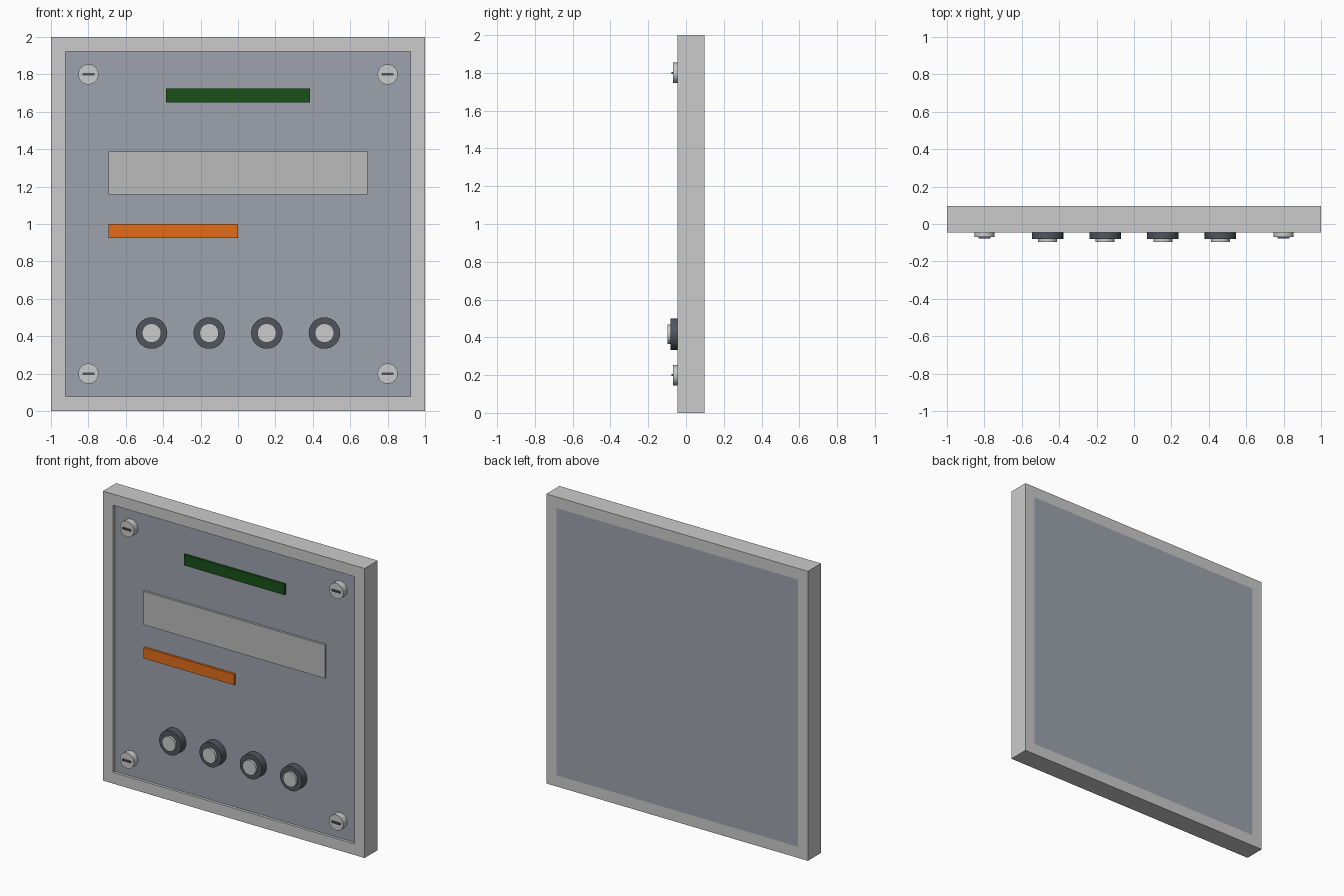
import bpy, bmesh, math
from mathutils import Matrix, Vector

if "Cube" in bpy.data.objects:
    bpy.data.objects.remove(bpy.data.objects["Cube"])

FRONT, BACK, PANEL = -0.046, 0.097, -0.027   # y of frame front, back, recessed panel face


def material(name, rgb):
    m = bpy.data.materials.new(name)
    m.diffuse_color = (*rgb, 1)
    m.use_nodes = True
    m.node_tree.nodes["Principled BSDF"].inputs["Base Color"].default_value = m.diffuse_color
    return m


PANEL_GREY = material("panel_grey", (0.34, 0.37, 0.42))
DARK = material("dark_grey", (0.08, 0.09, 0.11))
GREEN = material("green", (0.01, 0.08, 0.01))
ORANGE = material("orange", (0.75, 0.15, 0.01))
PALE = material("pale_grey", (0.5, 0.5, 0.5))


def finish(name, bm, mat=None):
    mesh = bpy.data.meshes.new(name)
    bmesh.ops.recalc_face_normals(bm, faces=bm.faces)
    bm.to_mesh(mesh)
    bm.free()
    ob = bpy.data.objects.new(name, mesh)
    bpy.context.collection.objects.link(ob)
    if mat:
        mesh.materials.append(mat)
    return ob


def box(name, x, y, z, mat=None):
    bm = bmesh.new()
    lo, hi = Vector((x[0], y[0], z[0])), Vector((x[1], y[1], z[1]))
    bmesh.ops.create_cube(bm, size=1, matrix=Matrix.Translation((lo + hi) / 2)
                          @ Matrix.Diagonal((*(hi - lo), 1)))
    return finish(name, bm, mat)


def disc(name, x, z, r, y0, y1, mat=None):
    bm = bmesh.new()
    bmesh.ops.create_cone(bm, cap_ends=True, segments=32, radius1=r, radius2=r, depth=y1 - y0,
                          matrix=Matrix.Translation((x, (y0 + y1) / 2, z))
                          @ Matrix.Rotation(math.pi / 2, 4, 'X'))
    ob = finish(name, bm, mat)
    bpy.context.view_layer.objects.active = ob
    ob.select_set(True)
    bpy.ops.object.shade_smooth_by_angle(angle=math.radians(40))
    ob.select_set(False)
    return ob


# Frame: square ring
bm = bmesh.new()
loops = []
for h, y in ((1, FRONT), (1, BACK), (0.923, BACK), (0.923, FRONT)):
    loops.append([bm.verts.new((sx * h, y, 1 + sz * h))
                  for sx, sz in ((-1, -1), (1, -1), (1, 1), (-1, 1))])
for k in range(4):
    a, b = loops[k], loops[(k + 1) % 4]
    for i in range(4):
        j = (i + 1) % 4
        bm.faces.new((a[i], a[j], b[j], b[i]))
finish("frame", bm)

# Recessed front panel, flush at the back
box("panel", (-0.923, 0.923), (PANEL, BACK), (0.077, 1.923), PANEL_GREY)

# Display strips
box("green_strip", (-0.385, 0.385), (PANEL - 0.015, PANEL), (1.65, 1.725), GREEN)
box("display_strip", (-0.693, 0.693), (PANEL - 0.015, PANEL), (1.157, 1.388), PALE)
box("orange_strip", (-0.693, 0), (PANEL - 0.015, PANEL), (0.925, 1.0), ORANGE)

# Row of buttons
for i in range(4):
    x = -0.462 + i * 0.308
    disc(f"button_ring_{i + 1}", x, 0.417, 0.084, -0.081, PANEL, DARK)
    disc(f"button_cap_{i + 1}", x, 0.417, 0.051, -0.097, -0.081)

# Corner screws with raised dark slot marks
for i, (x, z) in enumerate((x, z) for x in (-0.8, 0.8) for z in (0.2, 1.8)):
    disc(f"screw_{i + 1}", x, z, 0.054, -0.07, PANEL)
    box(f"screw_slot_{i + 1}", (x - 0.032, x + 0.032), (-0.078, -0.07),
        (z - 0.006, z + 0.006), DARK)
